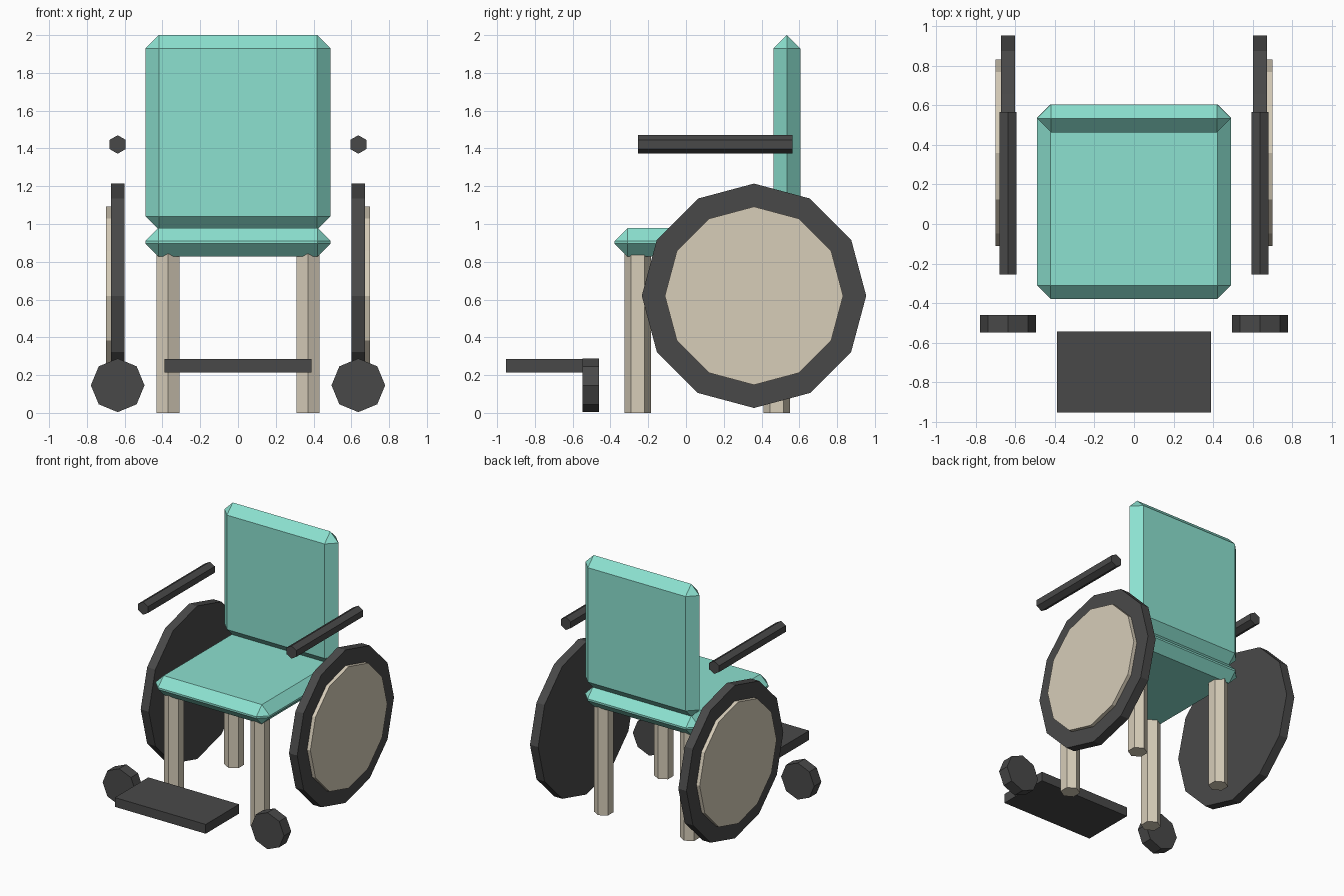
import bpy, bmesh, math
from itertools import product

if "Cube" in bpy.data.objects:
    bpy.data.objects.remove(bpy.data.objects["Cube"])


def material(name, rgb):
    m = bpy.data.materials.new(name)
    lin = [((c / 255 + 0.055) / 1.055) ** 2.4 for c in rgb]
    m.diffuse_color = (*lin, 1)
    m.use_nodes = True
    m.node_tree.nodes["Principled BSDF"].inputs["Base Color"].default_value = m.diffuse_color
    return m


TEAL = material("teal cushion", (140, 225, 208))
BEIGE = material("beige wood", (215, 205, 185))
DARK = material("dark rubber", (73, 73, 73))


def solid(name, points, mat):
    """Flat-faced convex solid spanned by the points."""
    bm = bmesh.new()
    for p in points:
        bm.verts.new(p)
    bmesh.ops.remove_doubles(bm, verts=bm.verts[:], dist=1e-4)
    bmesh.ops.convex_hull(bm, input=bm.verts[:])
    bmesh.ops.dissolve_limit(bm, angle_limit=0.01, verts=bm.verts[:], edges=bm.edges[:])
    bmesh.ops.recalc_face_normals(bm, faces=bm.faces[:])
    me = bpy.data.meshes.new(name)
    bm.to_mesh(me)
    bm.free()
    me.materials.append(mat)
    ob = bpy.data.objects.new(name, me)
    bpy.context.collection.objects.link(ob)
    return ob


def box(name, lo, hi, mat, bevel=0.0):
    """Box with an optional one-step bevel."""
    c = [(a + b) / 2 for a, b in zip(lo, hi)]
    h = [(b - a) / 2 for a, b in zip(lo, hi)]
    pts = []
    for s in product((-1, 1), repeat=3):
        for k in range(3):
            pts.append([c[i] + s[i] * (h[i] - (0 if i == k else bevel)) for i in range(3)])
    return solid(name, pts, mat)


def prism(name, axis, sides, radius, centre, lo, hi, mat):
    """Regular prism along an axis; centre gives the other two coordinates."""
    pts = []
    for i in range(sides):
        a = 2 * math.pi * i / sides
        u = centre[0] + radius * math.sin(a)
        v = centre[1] + radius * math.cos(a)
        for t in (lo, hi):
            p = [u, v]
            p.insert(axis, t)
            pts.append(p)
    return solid(name, pts, mat)


# Cushions
box("seat", (-0.49, -0.378, 0.828), (0.49, 0.605, 0.978), TEAL, 0.068)
box("backrest", (-0.49, 0.463, 0.97), (0.49, 0.605, 2.0), TEAL, 0.071)

# Footrest plate
box("footrest", (-0.39, -0.953, 0.213), (0.39, -0.543, 0.285), DARK)

for side, s in (("left", -1), ("right", 1)):
    # Hexagonal legs
    for end, y in (("front", -0.256), ("back", 0.481)):
        prism(f"{end}_leg_{side}", 2, 6, 0.07, (s * 0.37, y), 0.0, 0.86, BEIGE)
    # Big wheel with raised outer disc
    prism(f"wheel_{side}", 0, 12, 0.594, (0.36, 0.62), s * 0.602, s * 0.672, DARK)
    prism(f"wheel_disc_{side}", 0, 12, 0.472, (0.36, 0.62), s * 0.64, s * 0.70, BEIGE)
    # Armrest bar
    prism(f"armrest_{side}", 1, 6, 0.049, (s * 0.637, 1.421), -0.255, 0.565, DARK)
    # Small front caster
    prism(f"caster_{side}", 1, 8, 0.142, (s * 0.637, 0.146), -0.548, -0.46, DARK)
